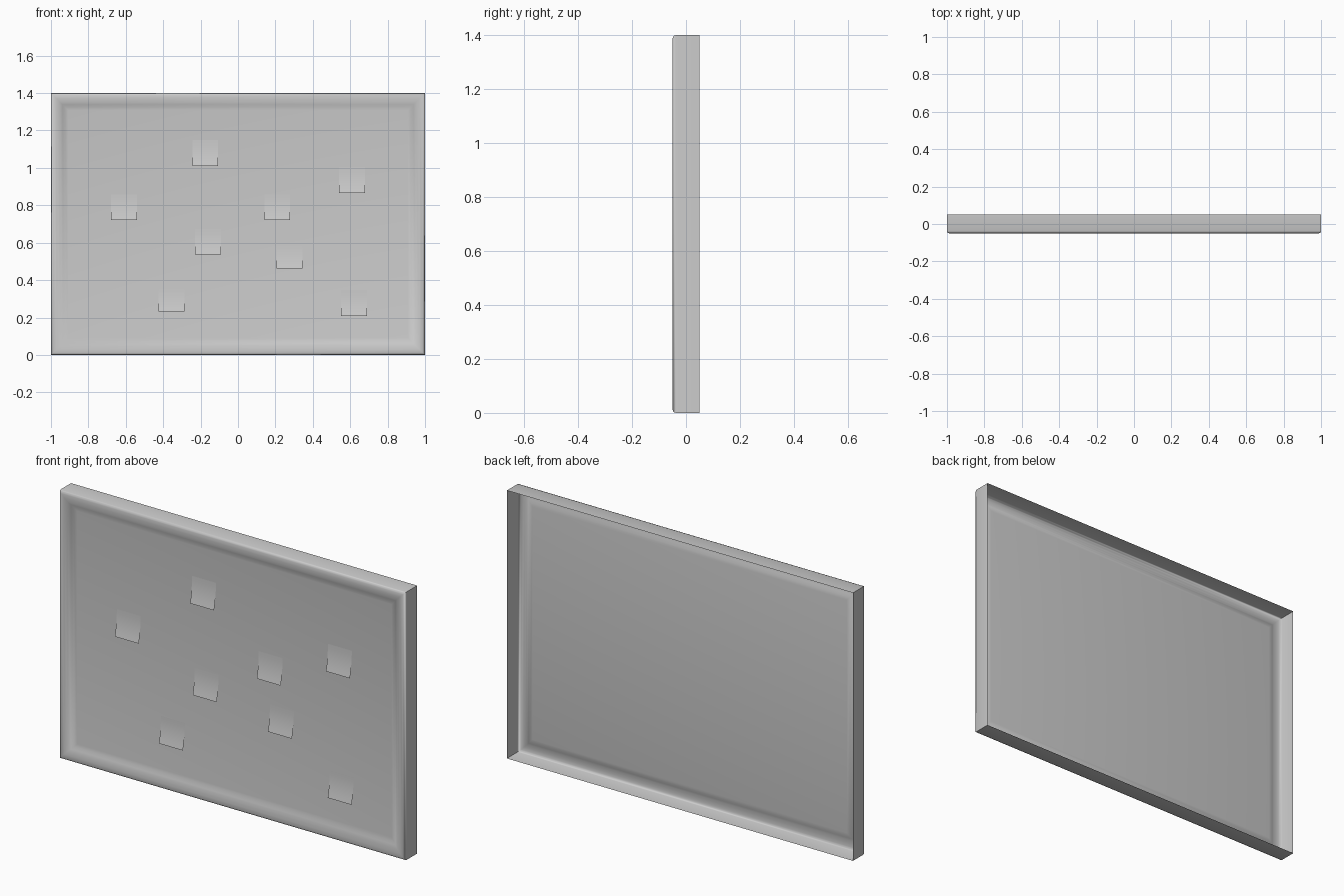
import bpy, bmesh, math

if "Cube" in bpy.data.objects:
    bpy.data.objects.remove(bpy.data.objects["Cube"])

W, H = 2.0, 1.4


def finish(bm, name, angle):
    mesh = bpy.data.meshes.new(name)
    bm.to_mesh(mesh)
    bm.free()
    obj = bpy.data.objects.new(name, mesh)
    bpy.context.collection.objects.link(obj)
    bpy.ops.object.select_all(action='DESELECT')
    obj.select_set(True)
    bpy.context.view_layer.objects.active = obj
    bpy.ops.object.shade_smooth_by_angle(angle=math.radians(angle))
    return obj


# Board: one open-backed shell, made of mitred rectangular loops (inset, y)
PROFILE = [(0, 0.05), (0, -0.038), (0.0035, -0.0465), (0.012, -0.05),
           (0.03, -0.0495), (0.048, -0.046), (0.062, -0.039),
           (0.075, -0.033), (0.092, -0.03)]
bm = bmesh.new()
loops = []
for inset, y in PROFILE:
    x, lo, hi = W / 2 - inset, inset, H - inset
    loops.append([bm.verts.new(p) for p in
                  ((-x, y, lo), (x, y, lo), (x, y, hi), (-x, y, hi))])
for a, b in zip(loops, loops[1:]):
    for i in range(4):
        j = (i + 1) % 4
        bm.faces.new((a[i], a[j], b[j], b[i]))
bm.faces.new(loops[-1])
bmesh.ops.recalc_face_normals(bm, faces=bm.faces)
if bm.faces[:][-1].normal.y > 0:
    bmesh.ops.reverse_faces(bm, faces=bm.faces)
finish(bm, "board", 50)


# Paper notes: thin square sheets, stuck at the top and curling out at the bottom
def note(name, cx, cz, size=0.138, steps=6):
    bm = bmesh.new()
    rows = []
    for k in range(steps + 1):
        t = k / steps
        y = -0.0305 - 0.016 * t ** 2
        z = cz + size / 2 - size * t
        rows.append([bm.verts.new((cx + s * size / 2, y, z)) for s in (-1, 1)])
    for a, b in zip(rows, rows[1:]):
        bm.faces.new((b[0], b[1], a[1], a[0]))
    finish(bm, name, 40)


NOTES = [(-0.175, 1.08), (-0.61, 0.79), (0.21, 0.79), (0.61, 0.935),
         (-0.16, 0.605), (0.275, 0.53), (-0.355, 0.30), (0.62, 0.277)]
for n, (cx, cz) in enumerate(NOTES):
    note(f"note_{n + 1}", cx, cz)
